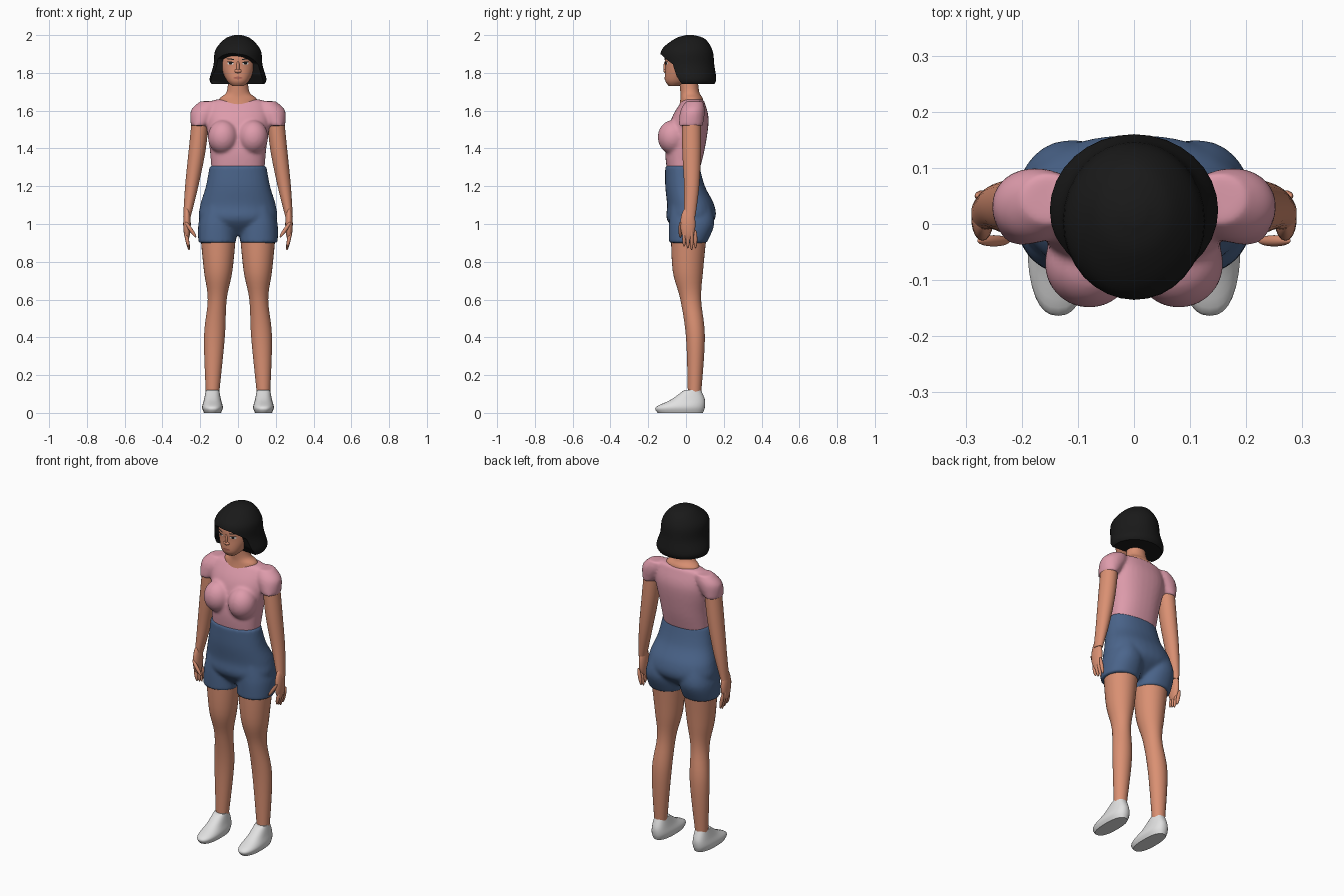
import bpy, bmesh, math
from mathutils import Matrix, Vector

if "Cube" in bpy.data.objects:
    bpy.data.objects.remove(bpy.data.objects["Cube"])


def material(name, red, green, blue):
    mat = bpy.data.materials.new(name)
    mat.use_nodes = True
    mat.diffuse_color = (red, green, blue, 1)
    shader = next(node for node in mat.node_tree.nodes if node.type == 'BSDF_PRINCIPLED')
    shader.inputs["Base Color"].default_value = (red, green, blue, 1)
    shader.inputs["Roughness"].default_value = .8
    return mat


SKIN = material("skin", .7, .28, .17)
PINK = material("pink cloth", .73, .33, .41)
BLUE = material("blue denim", .07, .13, .26)
WHITE = material("white", .75, .75, .75)
BLACK = material("black hair", .01, .01, .01)
LIP = material("lip", .45, .14, .1)
SIDES = {"left": 1, "right": -1}


def spline(rings, steps=5):
    """Smooth curve passing through every given ring."""
    points = [Vector(ring) for ring in rings]
    padded = [points[0]] + points + [points[-1]]
    for before, start, end, after in zip(padded, padded[1:], padded[2:], padded[3:]):
        for step in range(steps):
            t = step / steps
            bend = (end - before) * (1 - t) - (after - start) * t
            ease = t * t * (3 - 2 * t)
            yield start.lerp(end, ease) + bend * (t * (1 - t) / 2)
    yield points[-1]


def loft(bm, rings, side=1, power=2, count=32):
    """Skin over rounded rings, each given as z, inner x, outer x, front y, back y."""
    loops = []
    for z, inner, outer, front, back in spline(rings):
        loop = []
        for i in range(count):
            angle = math.tau * i / count
            across, along = (math.copysign(abs(value) ** (2 / power), value)
                             for value in (math.cos(angle), math.sin(angle)))
            x = (inner + outer + across * (outer - inner)) / 2
            y = (front + back + along * (back - front)) / 2
            loop.append(bm.verts.new((side * x, y, z)))
        loops.append(loop)
    for low, high in zip(loops, loops[1:]):
        for i in range(count):
            bm.faces.new((low[i - 1], low[i], high[i], high[i - 1]))
    bm.faces.new(loops[0])
    bm.faces.new(loops[-1])


def centred(*rings):
    """Rings given as z, half width, front y, back y."""
    return [(z, -half, half, front, back) for z, half, front, back in rings]


def ball(bm, centre, radii, side=1, tilt=0):
    x, y, z = centre
    place = (Matrix.Translation((side * x, y, z))
             @ Matrix.Rotation(side * tilt, 4, 'Y') @ Matrix.Diagonal((*radii, 1)))
    bmesh.ops.create_uvsphere(bm, u_segments=24, v_segments=16, radius=1, matrix=place)


def finish(name, bm, mat, fuse=False, cutter=None):
    bmesh.ops.recalc_face_normals(bm, faces=bm.faces)
    mesh = bpy.data.meshes.new(name)
    bm.to_mesh(mesh)
    bm.free()
    mesh.materials.append(mat)
    ob = bpy.data.objects.new(name, mesh)
    bpy.context.collection.objects.link(ob)
    bpy.ops.object.select_all(action='DESELECT')
    ob.select_set(True)
    bpy.context.view_layer.objects.active = ob
    if fuse:
        remesh = ob.modifiers.new("fuse", 'REMESH')
        remesh.mode, remesh.voxel_size = 'VOXEL', .008
        soften = ob.modifiers.new("soften", 'SMOOTH')
        soften.factor, soften.iterations = .5, 10
    if cutter:
        cut = ob.modifiers.new("cut", 'BOOLEAN')
        cut.operation, cut.object = 'DIFFERENCE', cutter
    for modifier in list(ob.modifiers):
        bpy.ops.object.modifier_apply(modifier=modifier.name)
    bpy.ops.object.shade_smooth_by_angle(angle=math.radians(50))
    return ob


def part(name, rings, mat, side=1, power=2, cutter=None):
    bm = bmesh.new()
    loft(bm, rings, side, power)
    return finish(name, bm, mat, cutter=cutter)


# Shirt: torso, bust and cap sleeves fused together
bm = bmesh.new()
loft(bm, centred((1.28, .14, -.1, .07), (1.4, .15, -.11, .1), (1.55, .17, -.08, .12),
                 (1.64, .15, -.03, .1), (1.66, .11, -.01, .09)), power=2.3)
for side in SIDES.values():
    ball(bm, (.08, -.07, 1.46), (.08, .08, .09), side)
    loft(bm, [(1.52, .16, .25, -.04, .09), (1.6, .1, .25, -.03, .1),
              (1.65, .1, .2, 0, .09)], side)
finish("shirt", bm, PINK, fuse=True)

# Shorts: hips and two short legs fused together
bm = bmesh.new()
loft(bm, centred((.94, .1, -.03, .06), (1.02, .2, -.1, .15), (1.1, .2, -.1, .15),
                 (1.2, .17, -.11, .1), (1.31, .15, -.11, .07)), power=2.2)
for side in SIDES.values():
    loft(bm, [(.9, .01, .21, -.09, .11), (1, .01, .21, -.09, .15),
              (1.1, .03, .18, -.08, .13)], side, power=2.2)
finish("shorts", bm, BLUE, fuse=True)

for label, side in SIDES.items():
    # Leg and shoe
    part(label + "_leg", [
        (.1, .1, .17, .01, .08), (.4, .07, .18, 0, .1), (.6, .06, .16, -.03, .08),
        (.75, .03, .18, -.07, .09), (.95, .01, .2, -.08, .11)], SKIN, side)
    part(label + "_shoe", [
        (0, .09, .18, -.15, .09), (.03, .08, .19, -.16, .1),
        (.07, .09, .18, -.08, .1), (.12, .1, .17, -.01, .08)], WHITE, side, power=2.4)

    # Arm
    part(label + "_arm", [
        (1.04, .25, .29, -.01, .05), (1.2, .21, .28, -.01, .07),
        (1.4, .17, .26, -.02, .08), (1.6, .15, .24, -.02, .08)], SKIN, side)

    # Hand: palm, four fingers and thumb
    bm = bmesh.new()
    ball(bm, (.27, .01, 1), (.02, .04, .09), side)
    for finger in range(4):
        reach = .06 - .01 * abs(finger - 2)
        ball(bm, (.27, .02 * finger - .01, .92), (.01, .01, reach), side, tilt=.2)
    ball(bm, (.25, -.03, .97), (.01, .01, .05), side, tilt=.6)
    finish(label + "_hand", bm, SKIN)

# Neck and upper chest
part("neck", centred((1.6, .1, -.04, .09), (1.66, .1, -.03, .09),
                     (1.7, .06, -.03, .07), (1.79, .05, -.04, .06)), SKIN)

# Head and nose
head = part("head", centred((1.73, .03, -.09, -.04), (1.76, .06, -.11, .02),
                            (1.83, .09, -.11, .08), (1.9, .09, -.11, .11),
                            (1.96, .05, -.07, .1)), SKIN, power=2.2)
bm = bmesh.new()
ball(bm, (0, -.1, 1.83), (.01, .02, .04))
ball(bm, (0, -.11, 1.81), (.02, .01, .01))
finish("nose", bm, SKIN)

# Hair: solid bob with a slanted prism cut away in front of the face
bm = bmesh.new()
edge = [(-.3, 1.9), (-.13, 1.9), (-.07, 1.86), (-.05, 1.8), (-.01, 1.74), (-.01, 1.6), (-.3, 1.6)]
outline = bm.faces.new([bm.verts.new((-.3, y, z + .04)) for y, z in edge])
swept = bmesh.ops.extrude_face_region(bm, geom=[outline])["geom"]
bmesh.ops.translate(bm, vec=(.6, 0, -.08),
                    verts=[item for item in swept if isinstance(item, bmesh.types.BMVert)])
cutter = finish("hair_cutter", bm, BLACK)
part("hair", centred((1.74, .14, -.1, .15), (1.77, .15, -.11, .16), (1.84, .13, -.13, .15),
                     (1.92, .12, -.13, .14), (1.98, .07, -.06, .1), (2, .02, 0, .04)),
     BLACK, cutter=cutter)
bpy.data.objects.remove(cutter)


def patch(name, x, z, width, height, mat, tilt=0, lift=.001):
    """Thin oval laid on the front of the head."""
    bm = bmesh.new()
    bmesh.ops.create_circle(bm, cap_ends=True, cap_tris=True, segments=16, radius=1)
    for vert in bm.verts:
        across = vert.co.x * width
        up = z + vert.co.y * height + across * tilt
        spot = head.ray_cast((x + across, -1, up), (0, 1, 0))[1]
        vert.co = (x + across, spot.y - lift, up)
    bm.normal_update()
    for face in bm.faces:
        if face.normal.y > 0:
            face.normal_flip()
    finish(name, bm, mat)


# Face details
for label, side in SIDES.items():
    x = side * .04
    patch(label + "_eye", x, 1.85, .017, .007, WHITE)
    patch(label + "_iris", x, 1.85, .008, .007, BLACK, lift=.002)
    patch(label + "_lash", x, 1.857, .019, .003, BLACK, tilt=side * .1, lift=.003)
    patch(label + "_brow", x, 1.873, .022, .003, BLACK, tilt=side * .1, lift=.002)
patch("lips", 0, 1.773, .024, .007, LIP, lift=.002)
